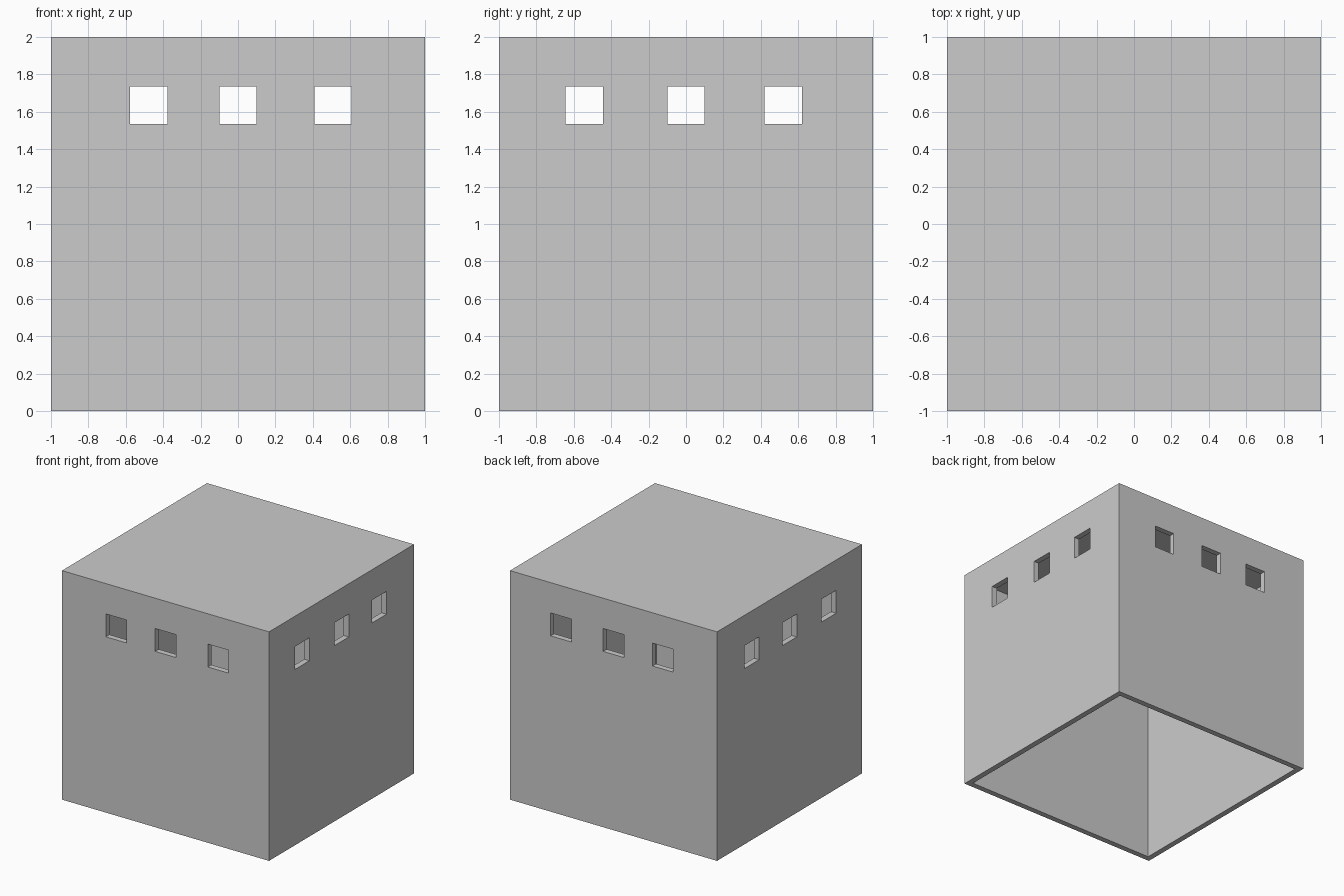
import bpy

if "Cube" in bpy.data.objects:
    bpy.data.objects.remove(bpy.data.objects["Cube"])

WALL = 0.05
WIN = 0.2
WIN_Z = 1.635


def box(name, loc, size):
    bpy.ops.mesh.primitive_cube_add(size=1, location=loc)
    ob = bpy.context.object
    ob.name = name
    ob.scale = size
    bpy.ops.object.transform_apply(location=True, rotation=False, scale=True)
    return ob


def cut(target, cutter):
    mod = target.modifiers.new(cutter.name, 'BOOLEAN')
    mod.operation = 'DIFFERENCE'
    mod.solver = 'EXACT'
    mod.object = cutter
    cutter.hide_render = True
    bpy.context.view_layer.objects.active = target
    bpy.ops.object.modifier_apply(modifier=mod.name)
    bpy.data.objects.remove(cutter)


# Outer block
shell = box("box_shell", (0, 0, 1), (2, 2, 2))

# Hollow interior, open at the bottom
inner = 2 - 2 * WALL
cut(shell, box("cavity_cutter", (0, 0, (2 - WALL - 0.5) / 2), (inner, inner, 2 - WALL + 0.5)))

# Windows running front to back
for x in (-0.477, 0.0, 0.508):
    cut(shell, box("front_window_cutter", (x, 0, WIN_Z), (WIN, 3, WIN)))

# Windows running side to side
for y in (-0.543, 0.0, 0.52):
    cut(shell, box("side_window_cutter", (0, y, WIN_Z), (3, WIN, WIN)))
